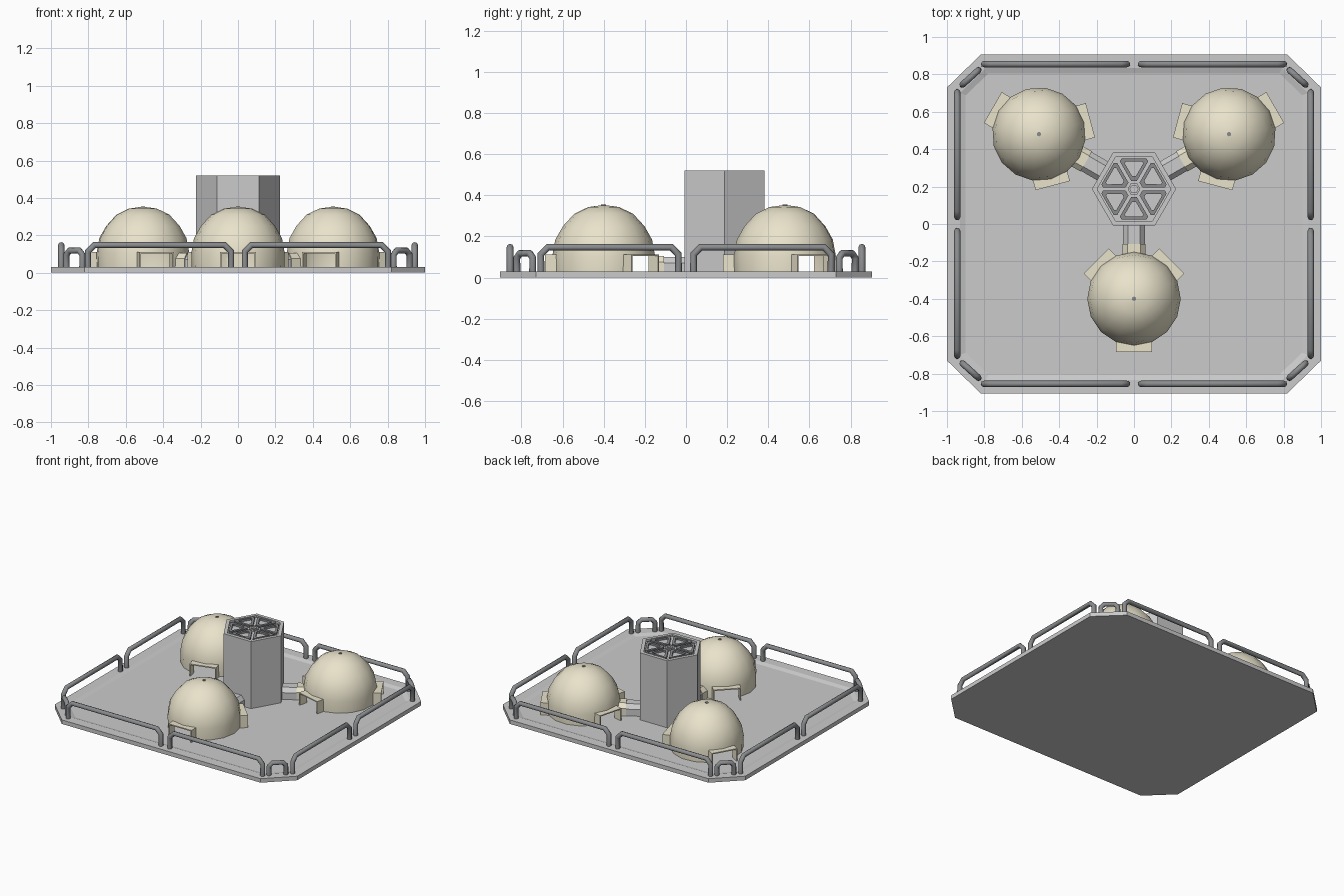
import bpy, bmesh
from math import sin, cos, pi, radians
from mathutils import Vector, Matrix

if "Cube" in bpy.data.objects:
    bpy.data.objects.remove(bpy.data.objects["Cube"])

HUB = Vector((0, 0.187, 0))      # tower centre, domes sit around it
DOME_DIST = 0.587
FLOOR = 0.02

cream = bpy.data.materials.new("cream")
cream.diffuse_color = (0.82, 0.77, 0.60, 1)
cream.use_nodes = True
cream.node_tree.nodes["Principled BSDF"].inputs["Base Color"].default_value = cream.diffuse_color
dark = bpy.data.materials.new("rail_grey")
dark.diffuse_color = (0.25, 0.26, 0.27, 1)
dark.use_nodes = True
dark.node_tree.nodes["Principled BSDF"].inputs["Base Color"].default_value = dark.diffuse_color


def add(name, bm, mat=None, matrix=None):
    bmesh.ops.recalc_face_normals(bm, faces=bm.faces)
    me = bpy.data.meshes.new(name)
    bm.to_mesh(me)
    bm.free()
    ob = bpy.data.objects.new(name, me)
    bpy.context.collection.objects.link(ob)
    if mat:
        me.materials.append(mat)
    if matrix:
        ob.matrix_world = matrix
    return ob


def loft(loops, closed=False):
    """Skin equal-length point loops; cap the ends or close the ring."""
    bm = bmesh.new()
    rows = [[bm.verts.new(p) for p in lp] for lp in loops]
    n = len(rows[0])
    pairs = list(zip(rows, rows[1:])) + ([(rows[-1], rows[0])] if closed else [])
    for a, b in pairs:
        for i in range(n):
            j = (i + 1) % n
            bm.faces.new((a[i], a[j], b[j], b[i]))
    if not closed:
        bm.faces.new(rows[0])
        bm.faces.new(rows[-1])
    return bm


def at(pts, z):
    return [(x, y, z) for x, y in pts]


def hexagon(r):
    return [(r * cos(i * pi / 3), r * sin(i * pi / 3)) for i in range(6)]


def frame(outer, inner, z0, z1):
    return loft([at(outer, z0), at(outer, z1), at(inner, z1), at(inner, z0)], True)


def octagon(d):
    """Plate outline inset by d."""
    x, y, k = 1 - d, 0.905 - d, 0.58 * d
    cx, cy = 0.82 - d + k, 0.73 - d + k
    return [(cx, -y), (x, -cy), (x, cy), (cx, y), (-cx, y), (-x, cy), (-x, -cy), (-cx, -y)]


# Base plate with a shallow sunken floor
add("base_plate", loft([at(octagon(0), 0), at(octagon(0), 0.03),
                        at(octagon(0.07), 0.03), at(octagon(0.1), FLOOR)]))


# Guard rails
def rail(name, a, b, h, c):
    a, b = Vector((*a, 0)), Vector((*b, 0))
    d = (b - a).normalized() * c
    up = lambda z: Vector((0, 0, z))
    pts = [a + up(0.02), a + up(h - c), a + d + up(h), b - d + up(h), b + up(h - c), b + up(0.02)]
    cu = bpy.data.curves.new(name, 'CURVE')
    cu.dimensions = '3D'
    cu.bevel_depth, cu.bevel_resolution, cu.use_fill_caps = 0.017, 2, True
    sp = cu.splines.new('POLY')
    sp.points.add(len(pts) - 1)
    for p, q in zip(sp.points, pts):
        p.co = (*q, 1)
    cu.materials.append(dark)
    bpy.context.collection.objects.link(bpy.data.objects.new(name, cu))


for sx in (-1, 1):
    for sy in (-1, 1):
        rail("end_rail", (sx * 0.037, sy * 0.855), (sx * 0.802, sy * 0.855), 0.148, 0.035)
        rail("side_rail", (sx * 0.945, sy * 0.037), (sx * 0.945, sy * 0.705), 0.148, 0.035)
        rail("corner_rail", (sx * 0.917, sy * 0.745), (sx * 0.832, sy * 0.822), 0.118, 0.022)

# Hexagonal tower with rim and vent frames on top
hub = Matrix.Translation(HUB)
add("tower", loft([at(hexagon(0.225), 0.015), at(hexagon(0.225), 0.505)]), None, hub)
add("tower_rim", frame(hexagon(0.225), hexagon(0.197), 0.50, 0.52), None, hub)
add("vent_hub", frame(hexagon(0.034), hexagon(0.022), 0.50, 0.52), None, hub)
half = [(0.066, 0.163), (0.076, 0.148), (0.015, 0.043)]
wedge = half + [(-x, y) for x, y in reversed(half)]
hole = [(x * 0.66, 0.118 + (y - 0.118) * 0.66) for x, y in wedge]
for i in range(6):
    add("vent_frame", frame(wedge, hole, 0.50, 0.52), dark,
        hub @ Matrix.Rotation(i * pi / 3, 4, 'Z'))


# Domes: hollow shells with three open doorways each
def dome_solid(s, z_low):
    prof = [(0.25, 0.105), (0.235, 0.185), (0.198, 0.25), (0.143, 0.31), (0.075, 0.343), (0.008, 0.352)]
    prof = [(0.247 * s, z_low)] + [(r * s, z - (1 - s) * 0.3) for r, z in prof]
    return loft([[(r * cos(k * pi / 8), r * sin(k * pi / 8), z) for k in range(16)]
                 for r, z in prof])


def u_shape(w, h, y):
    """Doorway hood section at distance y."""
    t = 0.008
    return [(-w, y, 0.015), (-w, y, h), (w, y, h), (w, y, 0.015),
            (w - t, y, 0.015), (w - t, y, h - t), (t - w, y, h - t), (t - w, y, 0.015)]


def cut(ob, cutter):
    cutter.hide_render = True
    bpy.context.view_layer.update()
    m = ob.modifiers.new("cut", 'BOOLEAN')
    m.operation, m.solver, m.object = 'DIFFERENCE', 'EXACT', cutter
    bpy.context.view_layer.objects.active = ob
    bpy.ops.object.modifier_apply(modifier=m.name)
    bpy.data.objects.remove(cutter)


def tunnel(w, top, y):
    return [(-w, y, 0.015), (-w, y, top - 0.03), (-w * 0.55, y, top),
            (w * 0.55, y, top), (w, y, top - 0.03), (w, y, 0.015)]


for turn in (0, 120, 240):
    spin = hub @ Matrix.Rotation(radians(turn), 4, 'Z')
    place = spin @ Matrix.Translation((0, -DOME_DIST, 0))
    dome = add("dome", dome_solid(1, 0.015), cream, place)
    cut(dome, add("inner_cutter", dome_solid(0.96, 0.0), None, place))
    for ang in (180, 45, -45):
        door = place @ Matrix.Rotation(radians(ang), 4, 'Z')
        box = [(-0.087, 0.1), (0.087, 0.1), (0.087, 0.3), (-0.087, 0.3)]
        cut(dome, add("door_cutter", loft([at(box, 0.0), at(box, 0.104)]), None, door))
        add("door_hood", loft([u_shape(0.095, 0.112, 0.225), u_shape(0.095, 0.112, 0.285)]),
            cream, door)
    bpy.ops.object.select_all(action='DESELECT')
    dome.select_set(True)
    bpy.context.view_layer.objects.active = dome
    bpy.ops.object.shade_smooth_by_angle(angle=radians(30))
    # Apex cap
    ring = [(0.012 * cos(k * pi / 4), 0.012 * sin(k * pi / 4)) for k in range(8)]
    add("dome_cap", loft([at(ring, 0.345), at(ring, 0.355)]), dark, place)
    # Connecting tunnel and its collar
    add("tunnel", loft([tunnel(0.058, 0.10, -0.19), tunnel(0.058, 0.10, -0.32)]), None, spin)
    add("tunnel_collar", loft([tunnel(0.062, 0.106, -0.295), tunnel(0.062, 0.106, -0.36)]),
        cream, spin)
